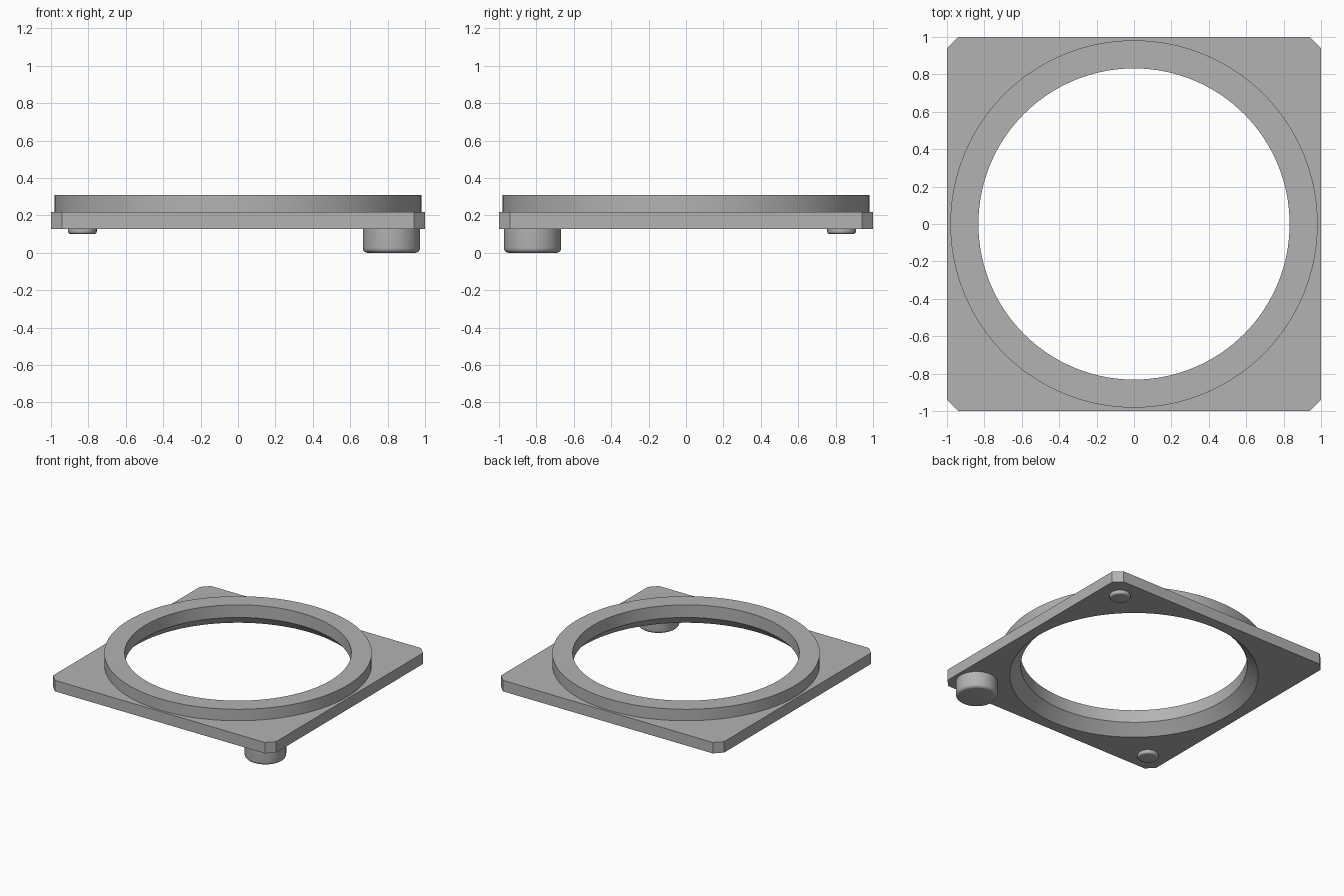
import bpy, bmesh, math

cube = bpy.data.objects.get("Cube")
if cube:
    bpy.data.objects.remove(cube, do_unlink=True)

GREY = (0.45, 0.45, 0.45, 1)
grey = bpy.data.materials.new("plain grey")
grey.use_nodes = True
grey.diffuse_color = GREY
grey.node_tree.nodes["Principled BSDF"].inputs["Base Color"].default_value = GREY

BOTTOM, TOP, RING_TOP = 0.128, 0.217, 0.31
BORE = 0.832


def finish(name, bm):
    bmesh.ops.recalc_face_normals(bm, faces=bm.faces)
    mesh = bpy.data.meshes.new(name)
    bm.to_mesh(mesh)
    bm.free()
    mesh.materials.append(grey)
    obj = bpy.data.objects.new(name, mesh)
    bpy.context.collection.objects.link(obj)
    return obj


def smooth(obj):
    bpy.ops.object.select_all(action="DESELECT")
    obj.select_set(True)
    bpy.context.view_layer.objects.active = obj
    bpy.ops.object.shade_smooth_by_angle(angle=math.radians(30))


def lathe(name, profile, centre=(0, 0), steps=96, closed=False):
    """Turn an (r, z) profile about a vertical axis; open ends are capped."""
    bm = bmesh.new()
    rings = []
    for r, z in profile:
        rings.append([bm.verts.new((centre[0] + r * math.cos(2 * math.pi * i / steps),
                                    centre[1] + r * math.sin(2 * math.pi * i / steps), z))
                      for i in range(steps)])
    pairs = list(zip(rings, rings[1:]))
    if closed:
        pairs.append((rings[-1], rings[0]))
    else:
        bm.faces.new(rings[0])
        bm.faces.new(rings[-1])
    for a, b in pairs:
        for i in range(steps):
            j = (i + 1) % steps
            bm.faces.new((a[i], a[j], b[j], b[i]))
    return finish(name, bm)


def foot(name, x, y, radius, low, fillet):
    """Round foot under the plate with a rounded lower rim."""
    rim = [(radius - fillet + fillet * math.sin(t), low + fillet - fillet * math.cos(t))
           for t in (math.pi / 2 * k / 6 for k in range(7))]
    smooth(lathe(name, rim + [(radius, BOTTOM + 0.01)], (x, y), 48))


# Square plate with clipped corners
bm = bmesh.new()
clip = 0.94
outline = [(1, -clip), (1, clip), (clip, 1), (-clip, 1),
           (-1, clip), (-1, -clip), (-clip, -1), (clip, -1)]
face = bm.faces.new([bm.verts.new((x, y, BOTTOM)) for x, y in outline])
extruded = bmesh.ops.extrude_face_region(bm, geom=[face])["geom"]
bmesh.ops.translate(bm, vec=(0, 0, TOP - BOTTOM),
                    verts=[v for v in extruded if isinstance(v, bmesh.types.BMVert)])
plate = finish("base_plate", bm)

# Bore through the plate, flared towards the underside
cutter = lathe("bore_cutter", [(BORE + 0.09, BOTTOM - 0.01), (BORE, BOTTOM + 0.08),
                               (BORE, TOP + 0.05)], steps=128)
cutter.hide_render = True
cut = plate.modifiers.new("bore", "BOOLEAN")
cut.operation = "DIFFERENCE"
cut.solver = "EXACT"
cut.object = cutter
bpy.context.view_layer.objects.active = plate
bpy.ops.object.modifier_apply(modifier=cut.name)
bpy.data.objects.remove(cutter, do_unlink=True)
smooth(plate)

# Raised ring on top of the plate
smooth(lathe("raised_ring", [(BORE, TOP), (0.982, TOP), (0.982, RING_TOP), (BORE, RING_TOP)],
             steps=128, closed=True))

# One large foot and two small locating studs
foot("large_foot", 0.82, -0.82, 0.153, 0, 0.025)
for name, side in (("back_stud", 1), ("front_stud", -1)):
    foot(name, side * 0.832, side * 0.832, 0.077, 0.1, 0.015)
